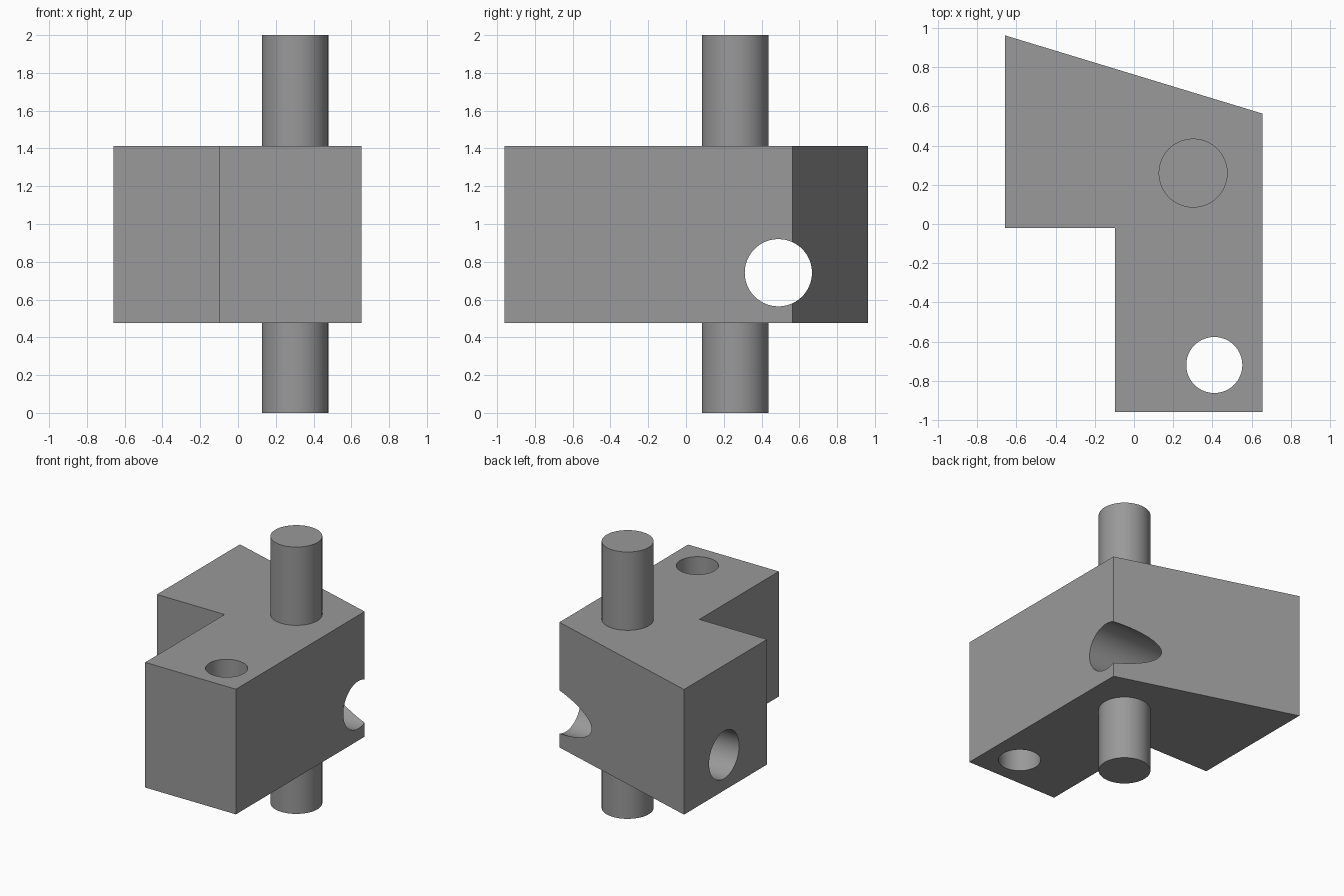
import bpy, bmesh, math

if "Cube" in bpy.data.objects:
    bpy.data.objects.remove(bpy.data.objects["Cube"])

grey = bpy.data.materials.new("plain grey")
grey.diffuse_color = (0.32, 0.32, 0.32, 1)
grey.use_nodes = True
grey.node_tree.nodes["Principled BSDF"].inputs["Base Color"].default_value = grey.diffuse_color


def cylinder(name, radius, length, location, rotation=(0, 0, 0)):
    bpy.ops.mesh.primitive_cylinder_add(vertices=96, radius=radius, depth=length,
                                        location=location, rotation=rotation)
    ob = bpy.context.object
    ob.name = name
    ob.data.materials.append(grey)
    return ob


def combine(target, tool, operation):
    mod = target.modifiers.new(operation.lower(), 'BOOLEAN')
    mod.operation, mod.solver, mod.object = operation, 'EXACT', tool
    bpy.context.view_layer.objects.active = target
    bpy.ops.object.modifier_apply(modifier=mod.name)
    bpy.data.objects.remove(tool)


# Block: L-shaped outline with a slanted back, extruded upwards
BOTTOM, TOP = 0.475, 1.413
outline = [(-0.658, 0.963), (-0.658, -0.02), (-0.097, -0.02),
           (-0.097, -0.96), (0.655, -0.96), (0.655, 0.564)]
bm = bmesh.new()
base = bm.faces.new([bm.verts.new((x, y, BOTTOM)) for x, y in outline])
top = bmesh.ops.extrude_face_region(bm, geom=[base])
bmesh.ops.translate(bm, vec=(0, 0, TOP - BOTTOM),
                    verts=[v for v in top["geom"] if isinstance(v, bmesh.types.BMVert)])
bmesh.ops.recalc_face_normals(bm, faces=bm.faces)
mesh = bpy.data.meshes.new("block_with_shaft")
bm.to_mesh(mesh)
bm.free()
mesh.materials.append(grey)
block = bpy.data.objects.new("block_with_shaft", mesh)
bpy.context.collection.objects.link(block)

# Upright shaft fused to the block
combine(block, cylinder("shaft", 0.176, 2.0, (0.302, 0.26, 1.0)), 'UNION')

# Cross bore through block and shaft, then the vertical bolt hole
combine(block, cylinder("cross_bore", 0.178, 3, (0, 0.489, 0.742), (0, math.pi / 2, 0)), 'DIFFERENCE')
combine(block, cylinder("bolt_hole", 0.143, 3, (0.41, -0.72, 1)), 'DIFFERENCE')

# Smooth round walls, sharp edges
bpy.ops.object.select_all(action='DESELECT')
block.select_set(True)
bpy.context.view_layer.objects.active = block
bpy.ops.object.shade_smooth_by_angle(angle=math.radians(30))
